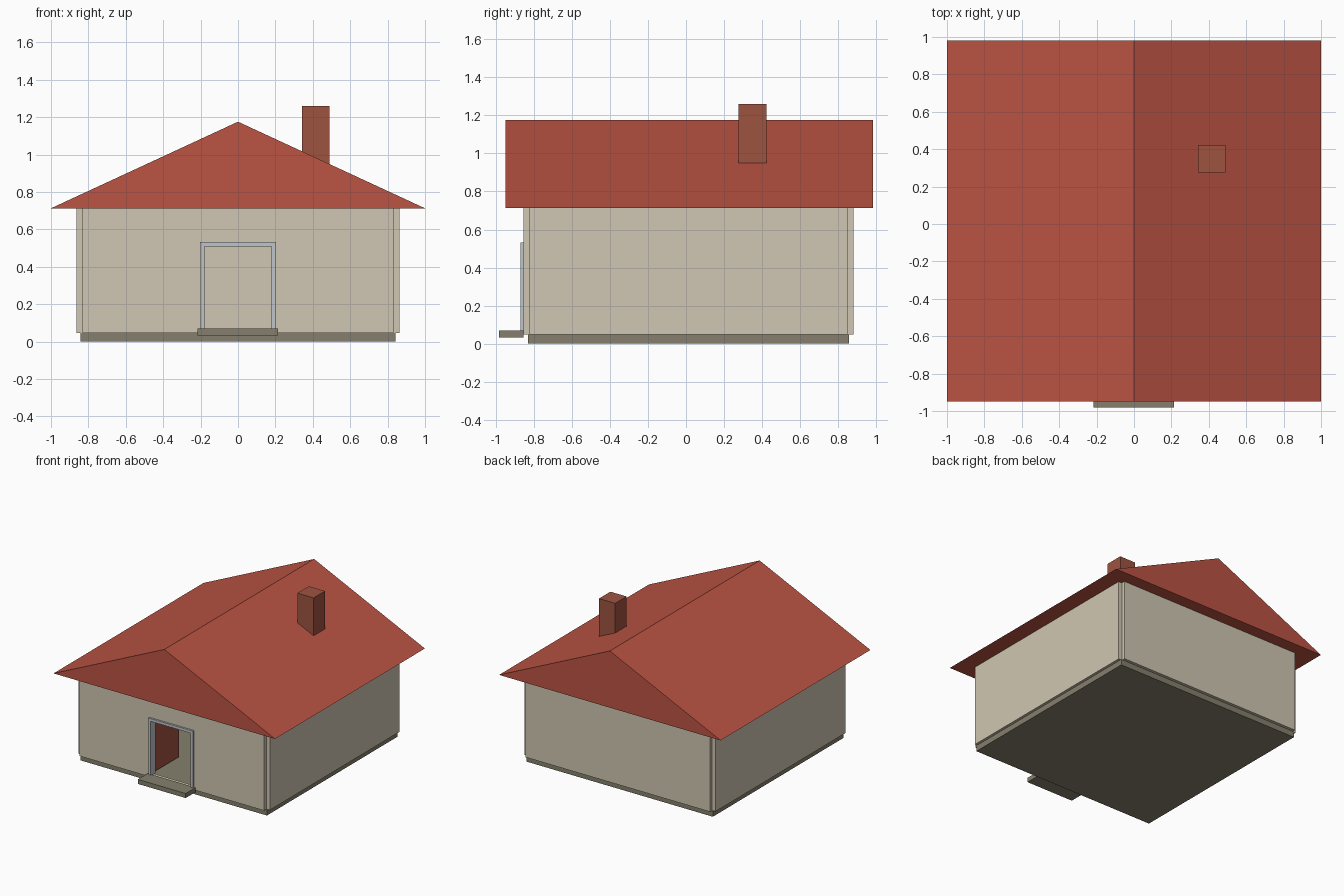
import bpy
import bmesh

cube = bpy.data.objects.get("Cube")
if cube:
    bpy.data.objects.remove(cube, do_unlink=True)


def material(name, rgb):
    """Flat material from 0-255 sRGB values, stored as linear."""
    color = [((c / 255 + 0.055) / 1.055) ** 2.4 for c in rgb] + [1]
    mat = bpy.data.materials.new(name)
    mat.use_nodes = True
    mat.diffuse_color = color
    mat.node_tree.nodes["Principled BSDF"].inputs["Base Color"].default_value = color
    return mat


plaster = material("cream plaster", (208, 198, 178))
tile = material("red roof", (187, 83, 67))
brick = material("brown brick", (158, 83, 64))
stone = material("grey stone", (133, 127, 109))
trim = material("pale grey trim", (190, 197, 202))


def add_object(name, bm, mat):
    bmesh.ops.recalc_face_normals(bm, faces=bm.faces)
    mesh = bpy.data.meshes.new(name)
    bm.to_mesh(mesh)
    bm.free()
    mesh.materials.append(mat)
    obj = bpy.data.objects.new(name, mesh)
    bpy.context.collection.objects.link(obj)
    return obj


def box(name, x, y, z, mat):
    """Box spanning three (low, high) ranges."""
    bm = bmesh.new()
    bmesh.ops.create_cube(bm, size=1)
    for v in bm.verts:
        v.co = [r[0] if c < 0 else r[1] for c, r in zip(v.co, (x, y, z))]
    return add_object(name, bm, mat)


def extrude_y(name, outline, y, mat):
    """Prism from an x-z outline, drawn out along y."""
    bm = bmesh.new()
    face = bm.faces.new([bm.verts.new((px, y[0], pz)) for px, pz in outline])
    result = bmesh.ops.extrude_face_region(bm, geom=[face])
    verts = [g for g in result["geom"] if isinstance(g, bmesh.types.BMVert)]
    bmesh.ops.translate(bm, verts=verts, vec=(0, y[1] - y[0], 0))
    return add_object(name, bm, mat)


BASE, EAVE, SILL, HEAD = 0.047, 0.713, 0.065, 0.51
HALF, OUTER = 0.832, 0.863
FRONT, BACK = -0.854, 0.88
INNER_FRONT, INNER_BACK = -0.823, 0.85
JAMB = 0.182

# Foundation slab and entrance step
box("foundation", (-0.842, 0.842), (-0.83, 0.856), (0, BASE), stone)
box("entrance_step", (-0.217, 0.215), (-0.982, FRONT), (0.033, 0.07), stone)

# Wall panels, leaving a notch at each corner
wall_z = (BASE, EAVE)
box("back_wall", (-HALF, HALF), (INNER_BACK, BACK), wall_z, plaster)
for side, s in (("left", 1), ("right", -1)):
    box(side + "_wall", sorted((s * HALF, s * OUTER)), (INNER_FRONT, INNER_BACK), wall_z, plaster)

# Front wall outlined around the doorway
right_half = [(0, SILL), (JAMB, SILL), (JAMB, HEAD), (0, HEAD)]
for name, s in (("front_wall_left", 1), ("front_wall_right", -1)):
    outline = [(0, BASE), (HALF, BASE), (HALF, EAVE), (0, EAVE)] + right_half[::-1]
    extrude_y(name, [(s * px, pz) for px, pz in outline], (FRONT, INNER_FRONT), plaster)

# Door frame
frame_y = (-0.869, -0.805)
for side, s in (("left", 1), ("right", -1)):
    box("door_jamb_" + side, sorted((s * 0.18, s * 0.2)), frame_y, (SILL, HEAD), trim)
box("door_lintel", (-0.202, 0.202), frame_y, (HEAD, 0.532), trim)

# Door leaf standing open into the room
box("door_leaf", (-0.225, -0.2), (-0.82, -0.475), (SILL, HEAD), brick)

# Gabled roof and chimney
extrude_y("roof", [(-1, EAVE), (1, EAVE), (0, 1.176)], (-0.95, 0.982), tile)
box("chimney", (0.343, 0.489), (0.276, 0.423), (0.8, 1.259), brick)
